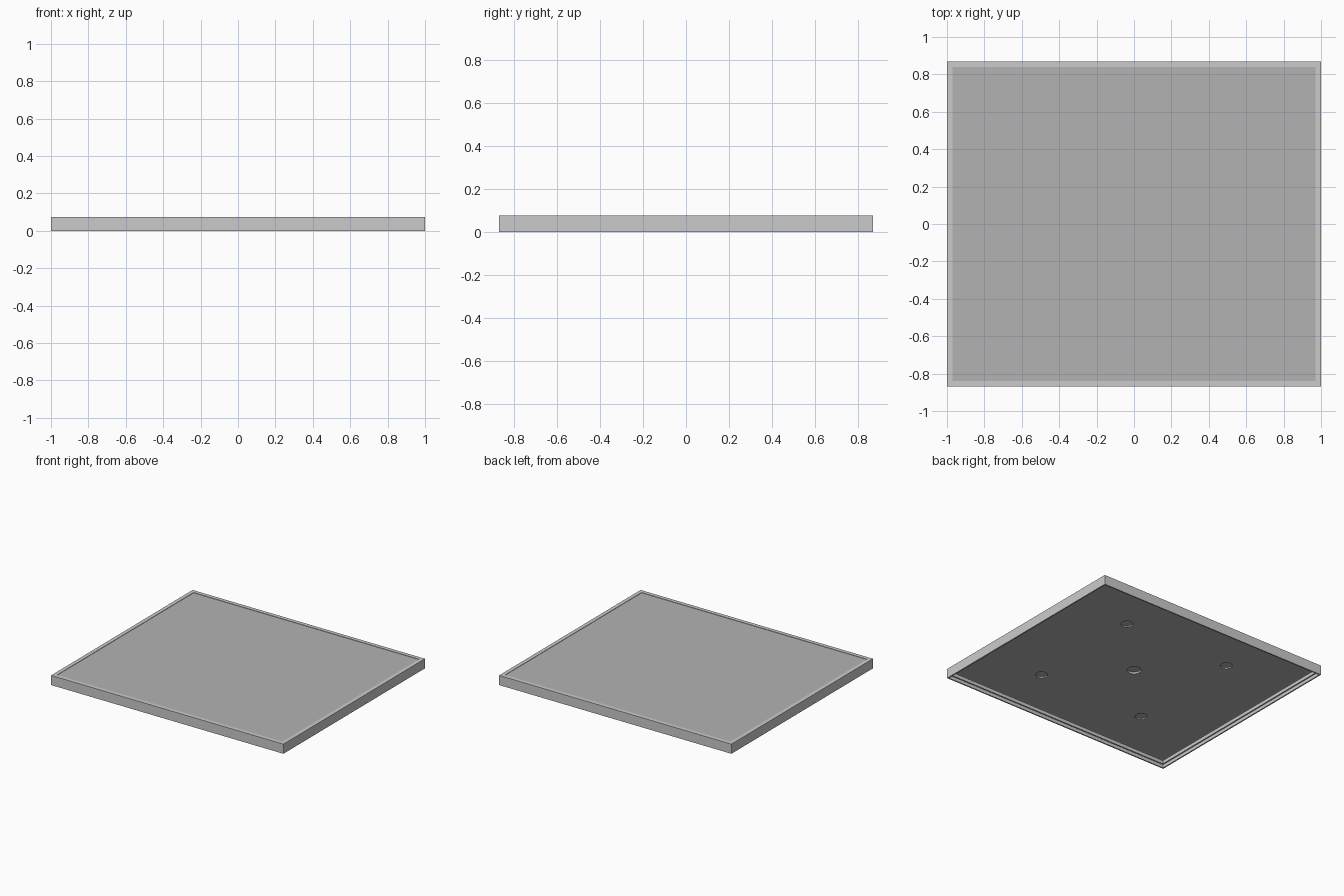
import bpy, bmesh, math

if "Cube" in bpy.data.objects:
    bpy.data.objects.remove(bpy.data.objects["Cube"])

HX, HY, TOP = 1.0, 0.87, 0.075


def material(name, v):
    m = bpy.data.materials.new(name)
    m.diffuse_color = (v, v, v, 1)
    m.use_nodes = True
    m.node_tree.nodes["Principled BSDF"].inputs["Base Color"].default_value = m.diffuse_color
    return m


pale = material("pale_frame", 0.8)
grey = material("grey_panel", 0.45)


def finish(name, bm, mat=None):
    bmesh.ops.recalc_face_normals(bm, faces=bm.faces)
    me = bpy.data.meshes.new(name)
    bm.to_mesh(me)
    bm.free()
    ob = bpy.data.objects.new(name, me)
    bpy.context.collection.objects.link(ob)
    if mat:
        me.materials.append(mat)
    return ob


def box(name, x, y, z0, z1, mat=None):
    bm = bmesh.new()
    bmesh.ops.create_cube(bm, size=1)
    for v in bm.verts:
        v.co = (v.co.x * 2 * x, v.co.y * 2 * y, (z0 + z1) / 2 + v.co.z * (z1 - z0))
    return finish(name, bm, mat)


# Frame: stepped profile (inset, height) swept round the rectangle
profile = [(0, 0), (0, TOP), (0.03, TOP), (0.03, 0.05), (0.02, 0.05),
           (0.02, 0.025), (0.01, 0.025), (0.01, 0)]
bm = bmesh.new()
rings = [[bm.verts.new((sx * (HX - d), sy * (HY - d), z))
          for sx, sy in ((-1, -1), (1, -1), (1, 1), (-1, 1))] for d, z in profile]
for i, a in enumerate(rings):
    b = rings[(i + 1) % len(rings)]
    for k in range(4):
        n = (k + 1) % 4
        bm.faces.new((a[k], a[n], b[n], b[k]))
finish("frame", bm, pale)

# Panel: slab sitting just below the rim
panel = box("panel", HX - 0.03, HY - 0.03, 0.05, TOP - 0.003, grey)


# Blind round holes in the underside
def hole(name, x, y, r, depth):
    bm = bmesh.new()
    bmesh.ops.create_cone(bm, cap_ends=True, segments=32, radius1=r, radius2=r, depth=depth * 2)
    bmesh.ops.translate(bm, verts=bm.verts, vec=(x, y, 0.05))
    cutter = finish(name, bm)
    cutter.hide_render = True
    cutter.hide_set(True)
    cutter.display_type = 'WIRE'
    mod = panel.modifiers.new(name, 'BOOLEAN')
    mod.object = cutter
    mod.operation = 'DIFFERENCE'


hole("centre_hole_cutter", 0, 0, 0.05, 0.015)
for i, (sx, sy) in enumerate(((1, 1), (1, -1), (-1, 1), (-1, -1))):
    hole(f"corner_hole_cutter_{i}", sx * 0.46, sy * 0.47, 0.043, 0.01)
